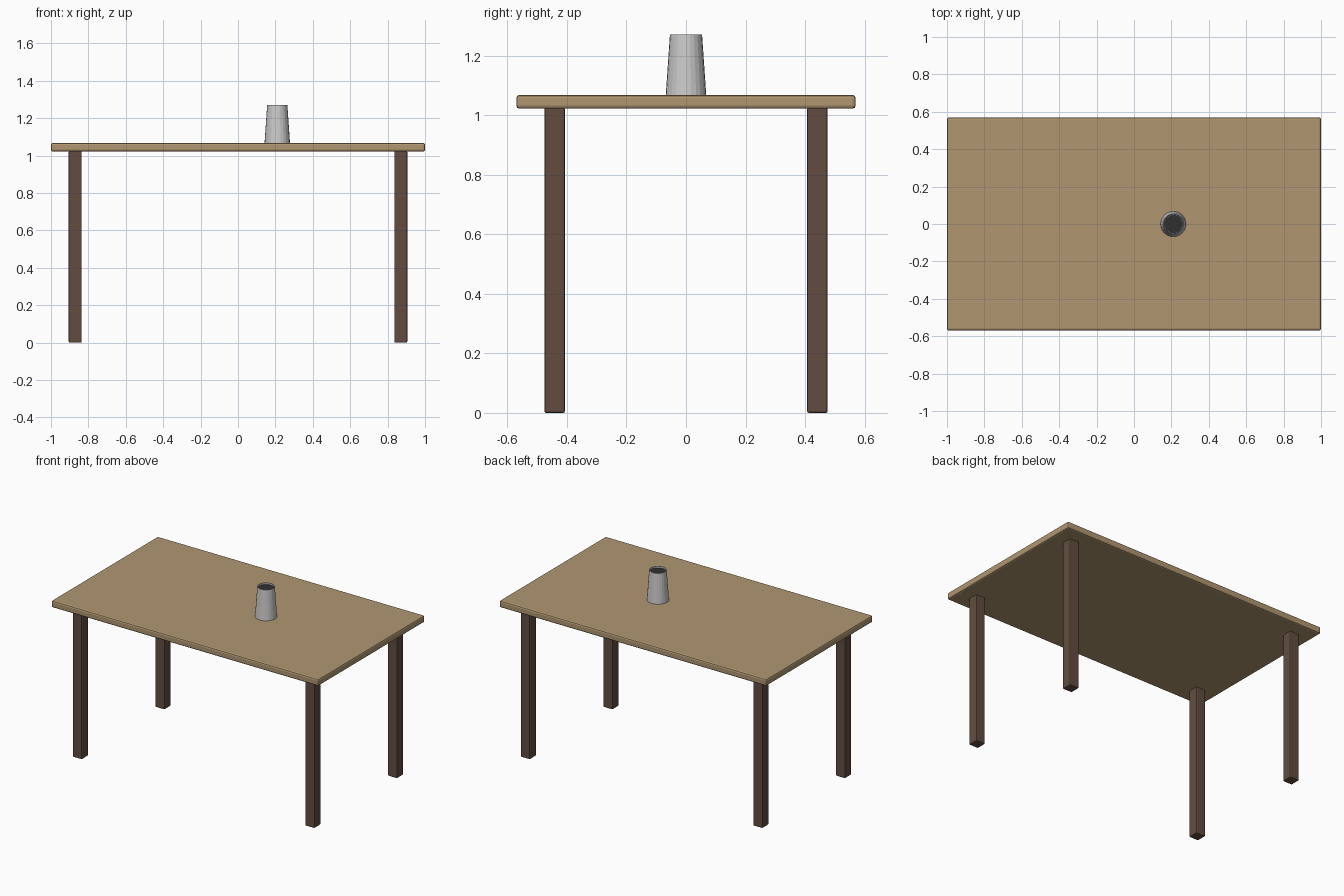
import bpy, bmesh, math
from mathutils import Matrix

if "Cube" in bpy.data.objects:
    bpy.data.objects.remove(bpy.data.objects["Cube"])


def material(name, rgb):
    mat = bpy.data.materials.new(name)
    mat.diffuse_color = (*rgb, 1)
    mat.use_nodes = True
    mat.node_tree.nodes["Principled BSDF"].inputs["Base Color"].default_value = mat.diffuse_color
    return mat


def add_object(name, bm, mat):
    bmesh.ops.recalc_face_normals(bm, faces=bm.faces)
    mesh = bpy.data.meshes.new(name)
    bm.to_mesh(mesh)
    bm.free()
    mesh.materials.append(mat)
    obj = bpy.data.objects.new(name, mesh)
    bpy.context.collection.objects.link(obj)
    return obj


def bevelled_box(name, low, high, bevel, mat):
    bm = bmesh.new()
    size = [h - l for l, h in zip(low, high)]
    centre = [(h + l) / 2 for l, h in zip(low, high)]
    bmesh.ops.create_cube(
        bm, size=1, matrix=Matrix.Translation(centre) @ Matrix.Diagonal((*size, 1)))
    obj = add_object(name, bm, mat)
    mod = obj.modifiers.new("rounded_edges", 'BEVEL')
    mod.width = bevel
    mod.segments = 2
    return obj


def ring(bm, radius, z, sides):
    return [bm.verts.new((radius * math.cos(math.tau * i / sides),
                          radius * math.sin(math.tau * i / sides), z))
            for i in range(sides)]


def turned(name, profile, sides, mat):
    # Stacked rings with both ends capped
    bm = bmesh.new()
    rings = [ring(bm, r, z, sides) for r, z in profile]
    for a, b in zip(rings, rings[1:]):
        for i in range(sides):
            j = (i + 1) % sides
            bm.faces.new((a[i], a[j], b[j], b[i]))
    bm.faces.new(rings[0])
    bm.faces.new(rings[-1])
    return add_object(name, bm, mat)


light_wood = material("light_wood", (0.434, 0.305, 0.165))
dark_wood = material("dark_wood", (0.122, 0.073, 0.051))
pale = material("pale_ceramic", (0.7, 0.7, 0.67))
dark = material("dark_inside", (0.03, 0.03, 0.03))

TOP_LOW, TOP_HIGH = 1.022, 1.068

# Table top
bevelled_box("table_top", (-1, -0.57, TOP_LOW), (1, 0.57, TOP_HIGH), 0.01, light_wood)

# Four legs, mirrored from one
legs = bevelled_box("legs", (0.836, 0.407, 0), (0.905, 0.476, TOP_LOW + 0.004), 0.006, dark_wood)
mirror = legs.modifiers.new("four_corners", 'MIRROR')
mirror.use_axis = (True, True, False)

# Tapered vase with a recessed mouth
vase = turned("vase", [(0.068, TOP_HIGH), (0.054, 1.271), (0.050, 1.271), (0.050, 1.255)], 24, pale)
vase.location = (0.21, 0, 0)

# Dark opening inside the vase
opening = turned("vase_opening", [(0.0495, 1.254), (0.0495, 1.260)], 24, dark)
opening.location = (0.21, 0, 0)
